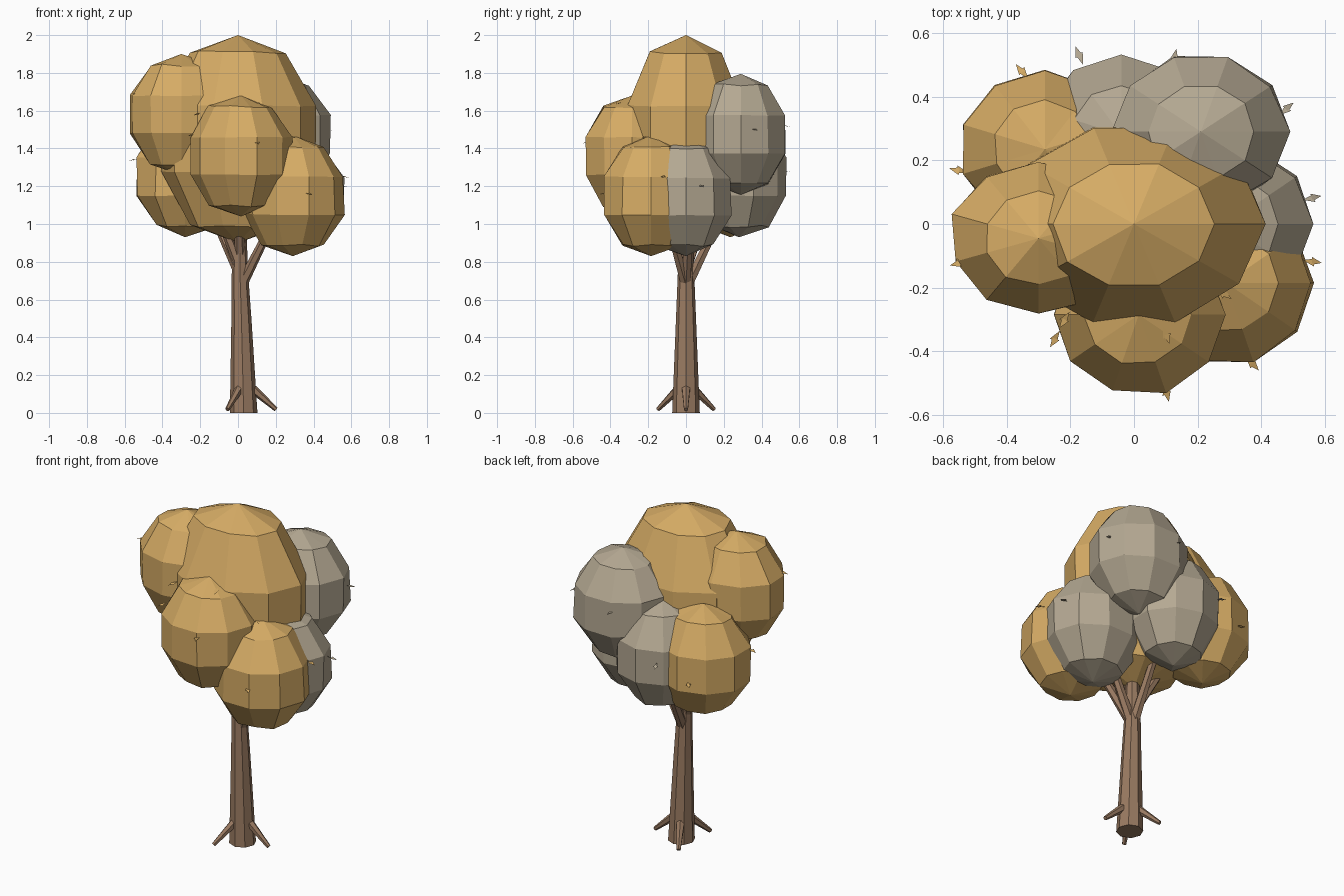
import bpy, bmesh, math, random
from mathutils import Vector

if "Cube" in bpy.data.objects:
    bpy.data.objects.remove(bpy.data.objects["Cube"])

random.seed(4)


def material(name, rgb):
    m = bpy.data.materials.new(name)
    m.diffuse_color = (*rgb, 1)
    m.use_nodes = True
    m.node_tree.nodes["Principled BSDF"].inputs["Base Color"].default_value = m.diffuse_color
    return m


GOLD = material("golden leaves", (0.67, 0.41, 0.13))
GRAY = material("gray leaves", (0.46, 0.395, 0.29))
BARK = material("brown bark", (0.32, 0.195, 0.12))


def finish(name, bm, mat):
    bmesh.ops.recalc_face_normals(bm, faces=bm.faces)
    me = bpy.data.meshes.new(name)
    bm.to_mesh(me)
    bm.free()
    me.materials.append(mat)
    ob = bpy.data.objects.new(name, me)
    bpy.context.collection.objects.link(ob)
    return ob


def bridge(bm, a, b):
    n = len(a)
    for i in range(n):
        bm.faces.new((a[i], a[(i + 1) % n], b[(i + 1) % n], b[i]))


def tube(name, stops, sides, level=False):
    """Tapered tube through (point, radius) stops, with capped ends."""
    bm = bmesh.new()
    axis = Vector(stops[-1][0]) - Vector(stops[0][0])
    q = Vector((0, 0, 1)).rotation_difference(Vector((0, 0, 1)) if level else axis)
    rings = []
    for p, r in stops:
        rings.append([bm.verts.new(Vector(p) + q @ Vector(
            (r * math.cos(math.tau * i / sides), r * math.sin(math.tau * i / sides), 0)))
            for i in range(sides)])
    for a, b in zip(rings, rings[1:]):
        bridge(bm, a, b)
    bm.faces.new(rings[0])
    bm.faces.new(rings[-1])
    return finish(name, bm, BARK)


def blob(name, c, size, mat, turn=0, jitter=0.03, bulge=1.0, segs=10, rows=5):
    """Slightly uneven low-poly ball of leaves."""
    bm = bmesh.new()
    c = Vector(c)
    rx, ry, rz = size
    top = bm.verts.new(c + Vector((0, 0, rz)))
    bottom = bm.verts.new(c - Vector((0, 0, rz)))
    rings = []
    for j in range(1, rows):
        t = math.pi * j / rows
        ring = []
        for i in range(segs):
            a = math.tau * i / segs + math.radians(turn)
            k = 1.01 + random.uniform(-jitter, jitter)
            ring.append(bm.verts.new(c + k * Vector((
                rx * math.sin(t) * math.cos(a), ry * math.sin(t) * math.sin(a),
                rz * bulge * math.cos(t)))))
        rings.append(ring)
    for a, b in zip(rings, rings[1:]):
        bridge(bm, a, b)
    for i in range(segs):
        j = (i + 1) % segs
        bm.faces.new((top, rings[0][i], rings[0][j]))
        bm.faces.new((bottom, rings[-1][j], rings[-1][i]))
    return finish(name, bm, mat)


# Trunk
tube("trunk", [((0.03, 0, 0), 0.073), ((0.018, 0, 0.5), 0.053),
               ((0.01, 0, 0.75), 0.043), ((0.01, 0, 1.1), 0.03)], 8, True)

# Roots, three evenly spaced
for n in range(3):
    a = math.tau * n / 3
    d = Vector((math.cos(a), math.sin(a), 0))
    o = Vector((0.03, 0, 0))
    tube(f"root_{n + 1}", [(o + d * 0.05 + Vector((0, 0, 0.125)), 0.024),
                           (o + d * 0.172 + Vector((0, 0, 0.018)), 0.012)], 6)

# Branches reaching into the crown
for n, (start, end) in enumerate([
        ((0.02, 0, 0.68), (0.23, -0.12, 1.10)), ((0.02, 0, 0.68), (0.23, 0.02, 1.10)),
        ((0.01, 0.01, 0.68), (0.0, 0.24, 1.15)), ((0.0, 0.0, 0.76), (-0.18, 0.14, 1.15)),
        ((0.0, 0.0, 0.80), (-0.16, -0.03, 1.2)), ((0.01, 0.0, 0.82), (0.0, -0.18, 1.25))]):
    tube(f"branch_{n + 1}", [(start, 0.03), (end, 0.017)], 6)

# Leaf clumps of the crown
blob("crown_top", (0, 0, 1.45), (0.43, 0.335, 0.55), GOLD, 0, 0.02, 1.02)
blob("clump_left", (-0.30, -0.045, 1.58), (0.29, 0.25, 0.32), GOLD, 18)
blob("clump_front", (0.015, -0.285, 1.36), (0.285, 0.265, 0.32), GOLD)
blob("clump_front_right", (0.29, -0.185, 1.15), (0.28, 0.265, 0.32), GOLD)
blob("clump_back_left", (-0.28, 0.235, 1.25), (0.275, 0.255, 0.32), GOLD, 18)
blob("clump_right", (0.29, 0, 1.145), (0.28, 0.26, 0.315), GRAY)
blob("clump_back", (-0.04, 0.28, 1.25), (0.265, 0.26, 0.32), GRAY, 18)
blob("clump_back_right", (0.21, 0.29, 1.475), (0.285, 0.255, 0.32), GRAY)

# Small loose leaves: flat bow-ties pointing outwards
LEAVES = [(0.10, -0.53, 1.43, 0), (0.56, -0.12, 1.25, 0), (0.37, -0.44, 1.16, 0),
          (-0.55, -0.12, 1.69, 0), (-0.55, 0.17, 1.34, 0), (-0.35, 0.48, 1.20, 0),
          (-0.25, -0.36, 1.47, 0), (0.10, -0.35, 1.64, 0), (-0.22, -0.30, 1.58, 0),
          (0.28, -0.22, 1.46, 0), (-0.17, 0.53, 1.28, 1), (0.13, 0.52, 1.52, 1),
          (0.48, 0.36, 1.50, 1), (0.56, 0.08, 1.20, 1)]
for n, (x, y, z, gray) in enumerate(LEAVES):
    bm = bmesh.new()
    out = Vector((x, y, 0)).normalized()
    side = Vector((-out.y, out.x, 0))
    p = Vector((x, y, z))

    def at(u, v, w):
        return bm.verts.new(p + out * u + side * v + Vector((0, 0, w)))

    bm.faces.new((at(-0.03, 0, 0.008), at(0.008, -0.012, 0), at(0.002, 0.012, -0.003)))
    bm.faces.new((at(0.03, 0.004, -0.006), at(-0.004, 0.016, 0.004), at(0, -0.008, 0)))
    finish(f"loose_leaf_{n + 1}", bm, GRAY if gray else GOLD)
